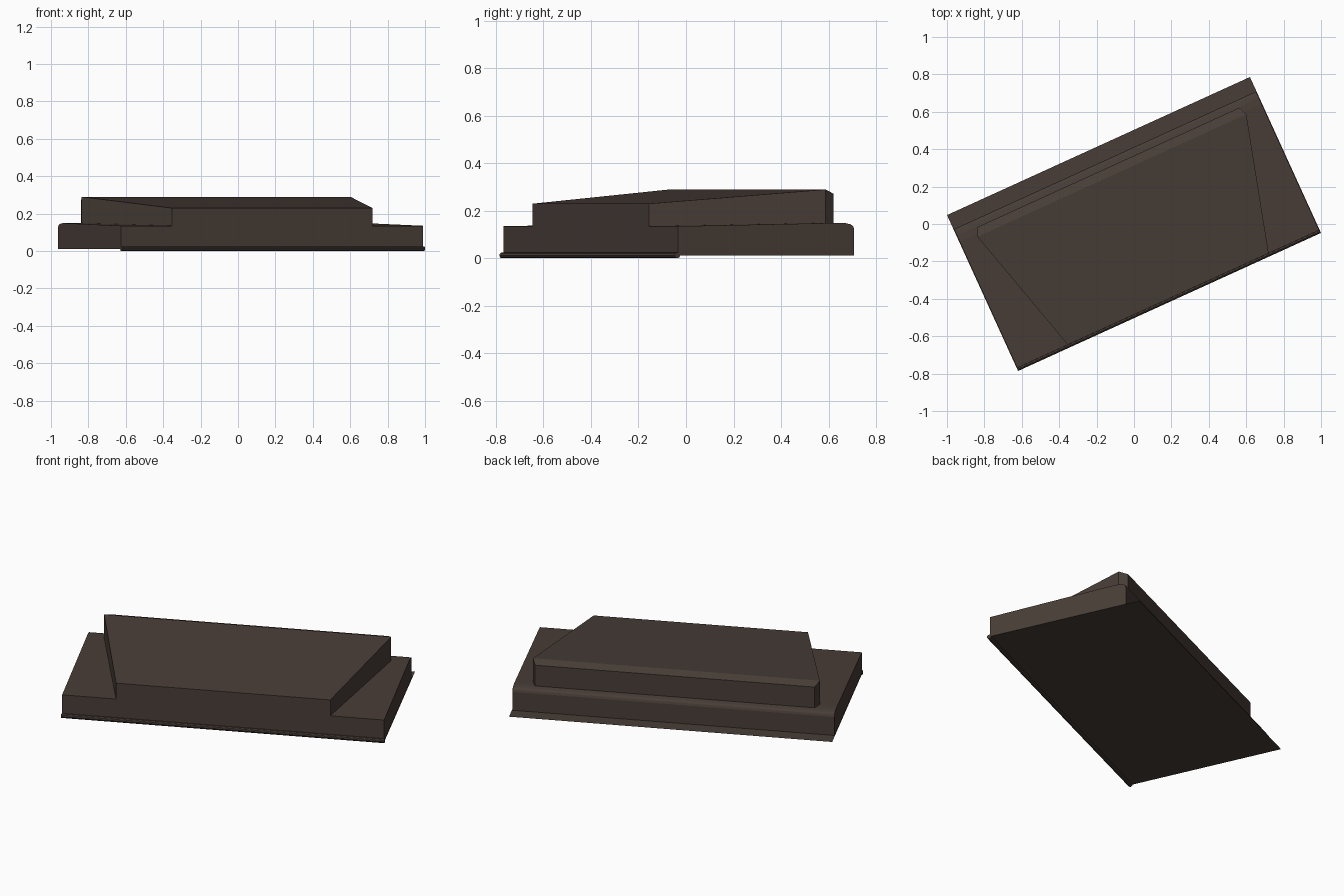
import bpy, bmesh, math
from mathutils import Matrix

if "Cube" in bpy.data.objects:
    bpy.data.objects.remove(bpy.data.objects["Cube"])

ROT = Matrix.Rotation(math.radians(24.5), 4, 'Z')   # whole model is turned on the ground
HALF, FRONT, BACK = 0.89, -0.441, 0.458

mat = bpy.data.materials.new("dark_brown")
mat.diffuse_color = (0.065, 0.047, 0.038, 1)
mat.use_nodes = True
mat.node_tree.nodes["Principled BSDF"].inputs["Base Color"].default_value = mat.diffuse_color


def finish(name, bm):
    bmesh.ops.recalc_face_normals(bm, faces=bm.faces)
    bm.transform(ROT)
    me = bpy.data.meshes.new(name)
    bm.to_mesh(me)
    bm.free()
    me.materials.append(mat)
    ob = bpy.data.objects.new(name, me)
    bpy.context.collection.objects.link(ob)
    return ob


def extrude_profile(name, pts, x, skip_last=False):
    """Closed (y, z) profile swept from -x to x; can leave the last side open."""
    bm = bmesh.new()
    a = [bm.verts.new((-x, y, z)) for y, z in pts]
    b = [bm.verts.new((x, y, z)) for y, z in pts]
    n = len(pts)
    for i in range(n - 1 if skip_last else n):
        j = (i + 1) % n
        bm.faces.new((a[i], a[j], b[j], b[i]))
    bm.faces.new(a)
    bm.faces.new(b)
    return finish(name, bm)


# thin ground sheet, showing as a flange behind the slab
bm = bmesh.new()
bm.faces.new([bm.verts.new(p) for p in ((-HALF, FRONT, 0.012), (HALF, FRONT, 0.012),
                                        (HALF, BACK, 0.012), (-HALF, BACK, 0.012))])
finish("ground_sheet", bm)

# lower slab with gently rising top and rounded back edge
extrude_profile("lower_slab", [
    (FRONT, 0.012), (FRONT, 0.135), (0.30, 0.149), (0.335, 0.148),
    (0.358, 0.143), (0.370, 0.134), (0.374, 0.122), (0.374, 0.012)], 0.887, True)

# rounded bead along the front foot
R = 0.0125
extrude_profile("front_bead", [
    (-0.4455 + R * math.cos(t * math.pi / 5), R + R * math.sin(t * math.pi / 5))
    for t in range(10)], HALF)

# upper tapered block, sloping down to the front
half = [(0.59, FRONT, 0.134, 0.23), (0.79, 0.285, 0.147, 0.29), (0.77, 0.332, 0.147, 0.272)]
outline = half + [(-x, y, lo, hi) for x, y, lo, hi in reversed(half)]
bm = bmesh.new()
low = [bm.verts.new((x, y, lo)) for x, y, lo, hi in outline]
top = [bm.verts.new((x, y, hi)) for x, y, lo, hi in outline]
for i in range(6):
    j = (i + 1) % 6
    bm.faces.new((low[i], low[j], top[j], top[i]))
bm.faces.new((top[0], top[1], top[4], top[5]))
bm.faces.new((top[1], top[2], top[3], top[4]))
finish("upper_block", bm)
